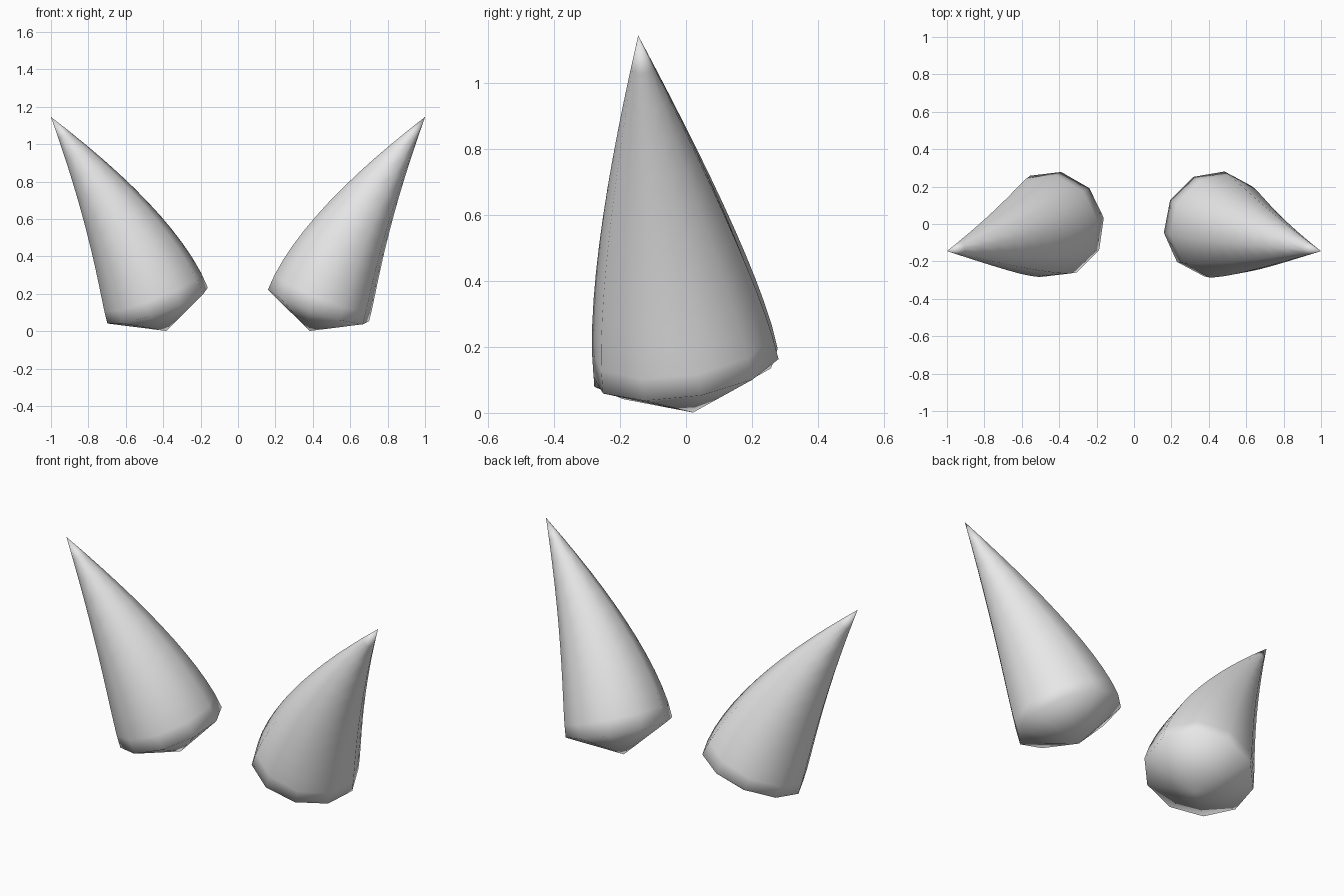
import bpy, bmesh, math
from mathutils import Vector

cube = bpy.data.objects.get("Cube")
if cube:
    bpy.data.objects.remove(cube, do_unlink=True)

SIDES, RINGS, RADIUS = 10, 12, 0.287
PHASE = math.radians(8)

grey = bpy.data.materials.new("horn grey")
grey.use_nodes = True
grey.diffuse_color = (0.8, 0.8, 0.8, 1)
grey.node_tree.nodes["Principled BSDF"].inputs["Base Color"].default_value = (0.8, 0.8, 0.8, 1)


def make_horn(name, side):
    """Ten-sided tapering loft along a curved axis, closed by a shallow cone."""
    start = Vector((side * 0.43, 0, 0.137))
    bend = Vector((side * 0.573, -0.067, 0.56))
    tip = Vector((side, -0.145, 1.145))
    bm = bmesh.new()

    # Rings square to the axis
    rings = []
    for i in range(RINGS):
        t = i / RINGS
        centre = start * (1 - t) ** 2 + bend * 2 * t * (1 - t) + tip * t * t
        tangent = (bend - start) * (1 - t) + (tip - bend) * t
        turn = Vector((0, 0, 1)).rotation_difference(tangent)
        r = RADIUS * (1 - t ** 1.5)
        ring = []
        for k in range(SIDES):
            a = PHASE + math.tau * k / SIDES
            ring.append(bm.verts.new(centre + turn @ Vector((r * math.cos(a), r * math.sin(a), 0))))
        rings.append(ring)

    # Walls, pointed tip and pointed underside
    top = bm.verts.new(tip)
    under = bm.verts.new(start - (bend - start).normalized() * 0.145)
    for k in range(SIDES):
        n = (k + 1) % SIDES
        for low, high in zip(rings, rings[1:]):
            bm.faces.new((low[k], low[n], high[n], high[k]))
        bm.faces.new((rings[-1][k], rings[-1][n], top))
        bm.faces.new((rings[0][n], rings[0][k], under))
    bmesh.ops.recalc_face_normals(bm, faces=bm.faces)
    for f in bm.faces:
        f.smooth = True

    mesh = bpy.data.meshes.new(name)
    bm.to_mesh(mesh)
    bm.free()
    mesh.materials.append(grey)
    bpy.context.collection.objects.link(bpy.data.objects.new(name, mesh))


make_horn("left_horn", 1)
make_horn("right_horn", -1)
